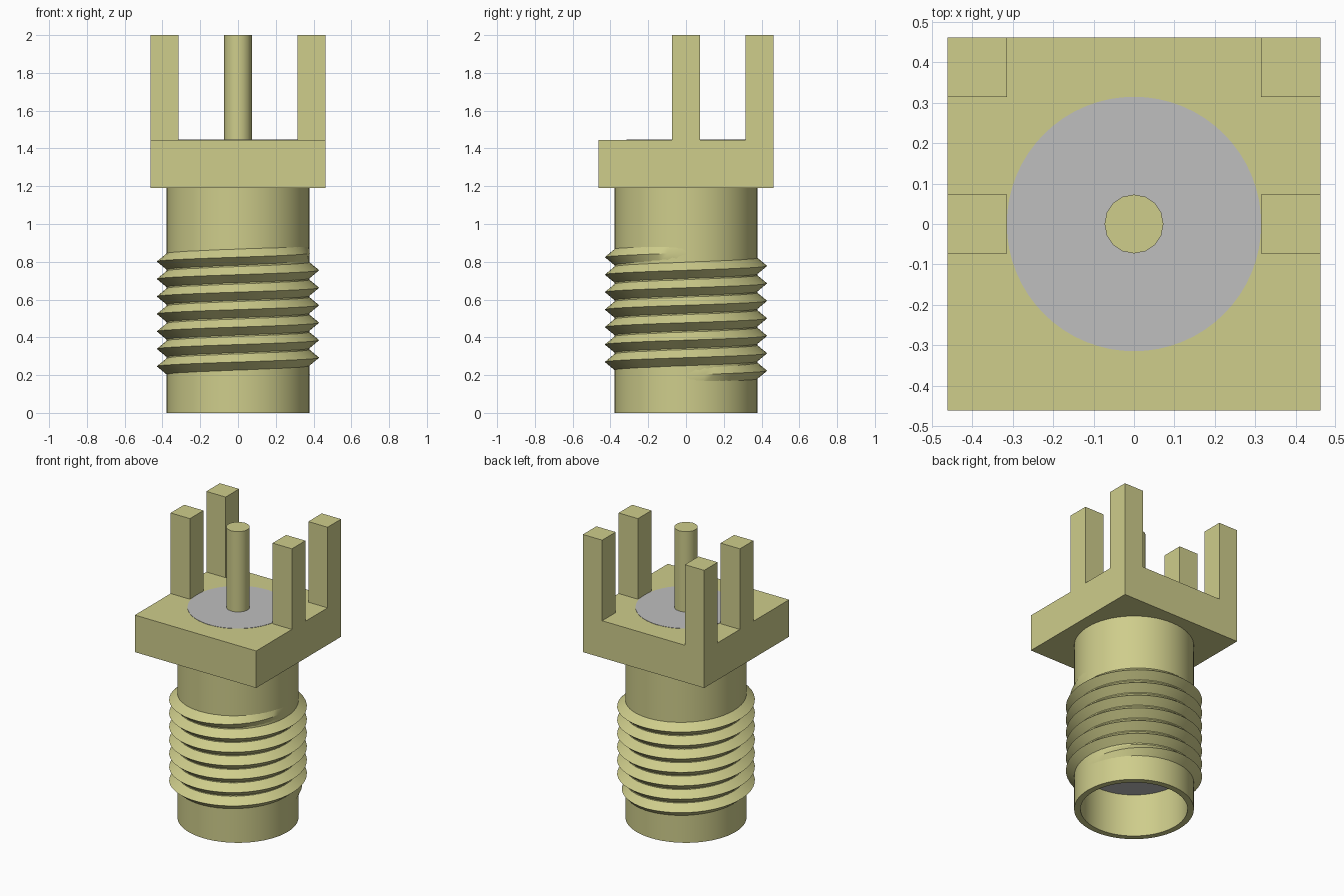
import bpy, bmesh, math
from math import pi, cos, sin

if "Cube" in bpy.data.objects:
    bpy.data.objects.remove(bpy.data.objects["Cube"])


def material(name, rgb):
    m = bpy.data.materials.new(name)
    m.use_nodes = True
    m.diffuse_color = (*rgb, 1)
    m.node_tree.nodes["Principled BSDF"].inputs["Base Color"].default_value = (*rgb, 1)
    return m


gold = material("pale gold", (0.62, 0.61, 0.26))
grey = material("insulator grey", (0.52, 0.52, 0.52))


def finish(bm, name, mat, smooth=False):
    bmesh.ops.recalc_face_normals(bm, faces=bm.faces)
    mesh = bpy.data.meshes.new(name)
    bm.to_mesh(mesh)
    bm.free()
    obj = bpy.data.objects.new(name, mesh)
    bpy.context.collection.objects.link(obj)
    mesh.materials.append(mat)
    if smooth:
        bpy.ops.object.select_all(action="DESELECT")
        obj.select_set(True)
        bpy.context.view_layer.objects.active = obj
        bpy.ops.object.shade_smooth_by_angle(angle=math.radians(30))
    return obj


def box(name, x, y, z, mat=gold):
    bm = bmesh.new()
    bmesh.ops.create_cube(bm, size=1)
    for v in bm.verts:
        for i, (lo, hi) in enumerate((x, y, z)):
            v.co[i] = lo if v.co[i] < 0 else hi
    return finish(bm, name, mat)


def sweep(bm, rings, close_profile):
    """Skin a list of vertex rings, optionally closing each ring."""
    for a, b in zip(rings, rings[1:]):
        n = len(a)
        for i in range(n if close_profile else n - 1):
            j = (i + 1) % n
            bm.faces.new((a[i], a[j], b[j], b[i]))


def lathe(name, profile, mat, sides):
    """Rotate (radius, z) points about z; radius-0 ends are capped."""
    bm = bmesh.new()
    rings = [[bm.verts.new((r * cos(2 * pi * k / sides), r * sin(2 * pi * k / sides), z))
              for k in range(sides)] for r, z in profile]
    sweep(bm, rings, True)
    bm.faces.new(rings[0])
    bm.faces.new(rings[-1])
    return finish(bm, name, mat, True)


# Main dimensions
HALF, LEG = 0.462, 0.147
FLANGE_Z, TOP_Z, PIN_R = (1.19, 1.445), 2.0, 0.073
BARREL_R, BORE_R, BORE_Z = 0.378, 0.338, 0.3

# Hollow barrel and square flange
lathe("barrel", [(BORE_R, BORE_Z), (BORE_R, 0), (BARREL_R, 0), (BARREL_R, FLANGE_Z[0])], gold, 64)
box("flange", (-HALF, HALF), (-HALF, HALF), FLANGE_Z)

# Insulator faces at both ends, and the centre pin
for name, r, z in (("insulator_top", 0.315, FLANGE_Z[1]), ("insulator_bottom", BORE_R - 0.001, BORE_Z)):
    lathe(name, [(r, z - 0.002), (r, z + 0.002)], grey, 64)
lathe("centre_pin", [(PIN_R, BORE_Z - 0.005), (PIN_R, TOP_Z)], gold, 16)

# Ground legs: a rear corner pair and a middle pair
for side, sx in (("left", 1), ("right", -1)):
    xs = sorted((sx * (HALF - LEG), sx * HALF))
    box(side + "_rear_leg", xs, (HALF - LEG, HALF), (FLANGE_Z[1], TOP_Z))
    box(side + "_middle_leg", xs, (-LEG / 2, LEG / 2), (FLANGE_Z[1], TOP_Z))

# Right-handed V thread that fades in and out at its ends
TURNS, PITCH, STEPS, CREST, START = 7, 0.0925, 48, 0.43, 0.2
bm = bmesh.new()
rings = []
for k in range(TURNS * STEPS + 1):
    turn = k / STEPS
    fade = min(1, 4 * turn + 0.02, 4 * (TURNS - turn) + 0.02)
    a, z = 2 * pi * turn, START + PITCH * turn
    crest = BARREL_R + (CREST - BARREL_R) * fade
    root = BARREL_R - 0.004
    h = PITCH * 0.5
    rings.append([bm.verts.new((r * cos(a), r * sin(a), z + dz))
                  for r, dz in ((root, -h), (crest, 0), (root, h))])
sweep(bm, rings, True)
bm.faces.new(rings[0])
bm.faces.new(rings[-1])
finish(bm, "thread", gold, True)
